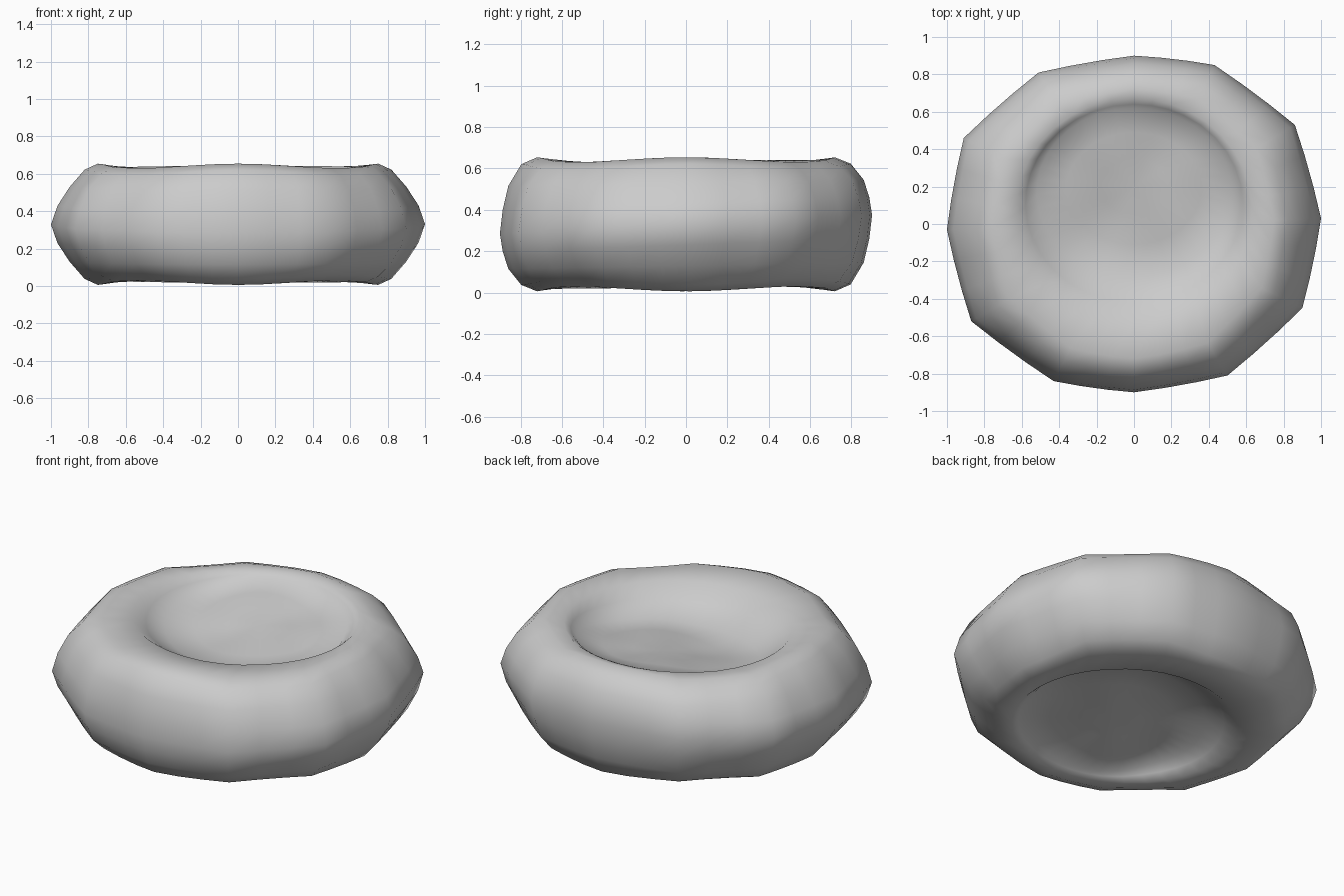
import bpy, bmesh, math

if "Cube" in bpy.data.objects:
    bpy.data.objects.remove(bpy.data.objects["Cube"])

# plan outline: 12 corners, anticlockwise from the right tip
OUTLINE = [(1, .03), (.86, .53), (.43, .85), (0, .9), (-.51, .81), (-.91, .46),
           (-1, -.03), (-.87, -.52), (-.43, -.84), (0, -.9), (.5, -.81), (.9, -.45)]
SUB = 3            # points per outline side
MID = .33          # height of the middle plane

# rim, from the equator to the crest: (fraction at the sides, at front and back, height above middle)
RIM = [(.965, .985, .1), (.90, .955, .2), (.82, .885, .29), (.75, .80, .322)]
# hollow, from its edge to its middle: (x radius, y radius, y centre, blend from crest to floor)
HOLLOW = [(.63, .595, .075, .08), (.58, .53, .11, .45), (.52, .45, .17, .88),
          (.36, .30, .19, 1), (.18, .15, .2, 1)]


def ring_points():
    pts = []
    for i, (x, y) in enumerate(OUTLINE):
        nx, ny = OUTLINE[(i + 1) % len(OUTLINE)]
        for k in range(SUB):
            # corners eased slightly outward between outline points
            t = k / SUB
            s = 1 + .03 * t * (1 - t)
            pts.append(((x + (nx - x) * t) * s, (y + (ny - y) * t) * s))
    return pts


def rim_point(x, y, row, side):
    fx, fy, h = row
    a = math.atan2(y, x)
    w = math.sin(a) ** 2
    f = fx * (1 - w) + fy * w
    if h > .28:
        h += .012 * math.cos(4 * a) - .010
    tilt = .05 * y * max(0, 1 - h / .3)
    return x * f, y * f, MID + side * h + tilt


def floor_height(x, v):
    # deepest near the front of the hollow, rising towards its far edge, lumpy
    return .14 + .13 * (v + .2) / .8 + .015 * math.sin(9 * x) * math.cos(7 * v)


def hollow_point(x, y, row, side):
    rx, ry, cy, blend = row
    a = math.atan2(y, x)
    px, v = rx * math.cos(a), cy + ry * side * math.sin(a)
    h = .315 * (1 - blend) + floor_height(px, v) * blend
    return px, side * v, MID + side * h


bm = bmesh.new()
outline = ring_points()


def half(side):
    rows = [[rim_point(x, y, r, side) for x, y in outline] for r in RIM]
    rows += [[hollow_point(x, y, r, side) for x, y in outline] for r in HOLLOW]
    return rows


# lower half, equator, upper half
equator = [(x, y, MID + .05 * y) for x, y in outline]
rows = half(-1)[::-1] + [equator] + half(1)
rings = [[bm.verts.new(co) for co in row] for row in rows]

# skin of the body
n = len(outline)
for a, b in zip(rings, rings[1:]):
    for i in range(n):
        j = (i + 1) % n
        bm.faces.new((a[i], a[j], b[j], b[i]))
# centres of the two hollows
for ring, side in ((rings[0], -1), (rings[-1], 1)):
    c = bm.verts.new((0, side * .2, MID + side * floor_height(0, .2)))
    for i in range(n):
        bm.faces.new((ring[i], ring[(i + 1) % n], c))
bmesh.ops.recalc_face_normals(bm, faces=bm.faces)
for f in bm.faces:
    f.smooth = True

mesh = bpy.data.meshes.new("dimpled_disc")
bm.to_mesh(mesh)
bm.free()
disc = bpy.data.objects.new("dimpled_disc", mesh)
bpy.context.collection.objects.link(disc)

grey = bpy.data.materials.new("plain grey")
grey.diffuse_color = (.6, .6, .6, 1)
grey.use_nodes = True
grey.node_tree.nodes["Principled BSDF"].inputs["Base Color"].default_value = grey.diffuse_color
mesh.materials.append(grey)
